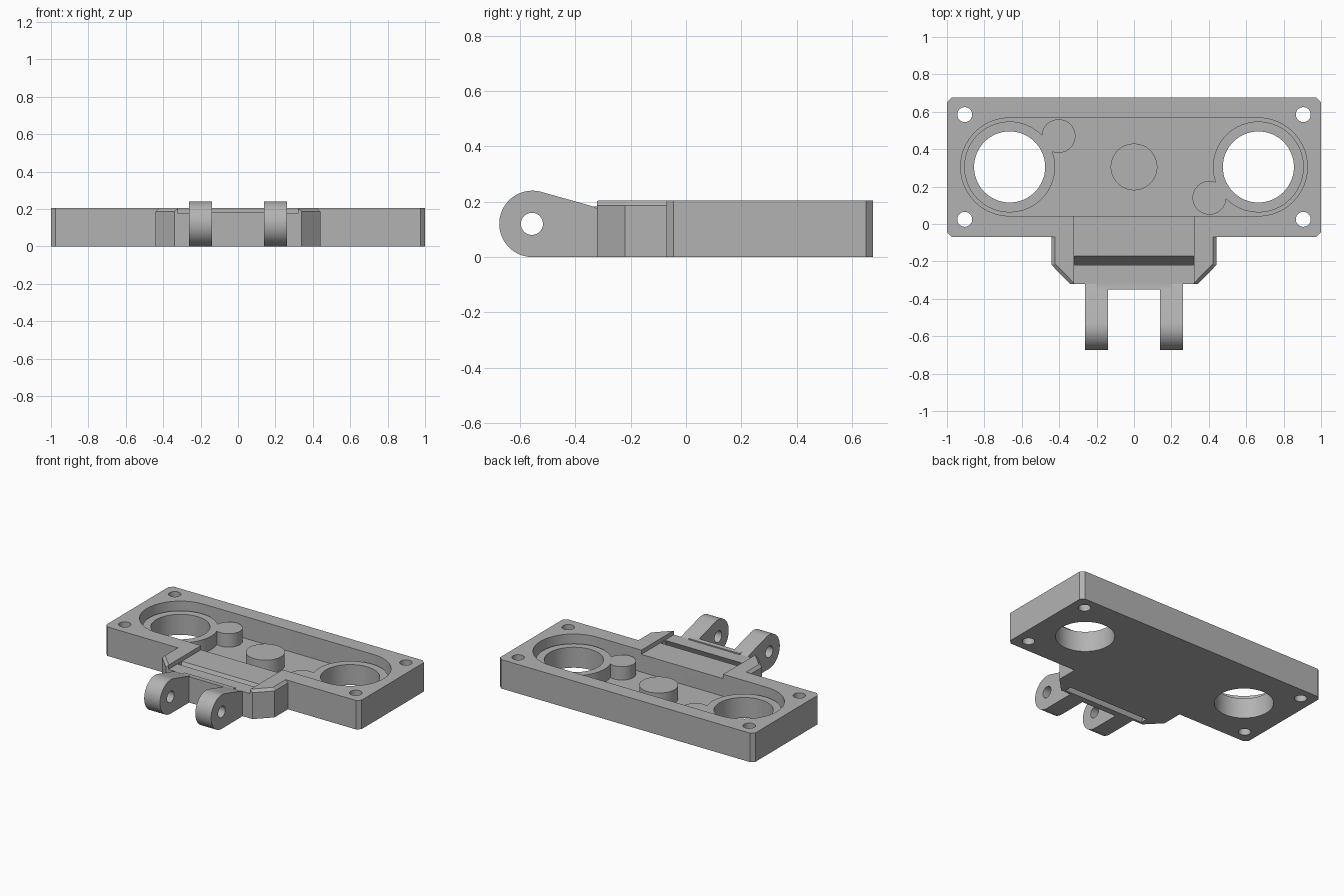
import bpy, bmesh, math
from mathutils import Vector

if "Cube" in bpy.data.objects:
    bpy.data.objects.remove(bpy.data.objects["Cube"])

grey = bpy.data.materials.new("plain_grey")
grey.use_nodes = True
grey.diffuse_color = (0.45, 0.45, 0.45, 1)
grey.node_tree.nodes["Principled BSDF"].inputs["Base Color"].default_value = (0.45, 0.45, 0.45, 1)


def prism(name, points, low, high, axis="z", bevel_rule=None):
    """Extrude a 2D outline along z, or a (y, z) outline along x."""
    bm = bmesh.new()
    place = (lambda a, b: (a, b, low)) if axis == "z" else (lambda a, b: (low, a, b))
    face = bm.faces.new([bm.verts.new(place(a, b)) for a, b in points])
    step = Vector((0, 0, high - low)) if axis == "z" else Vector((high - low, 0, 0))
    new = bmesh.ops.extrude_face_region(bm, geom=[face])["geom"]
    bmesh.ops.translate(bm, vec=step, verts=[v for v in new if isinstance(v, bmesh.types.BMVert)])
    bmesh.ops.recalc_face_normals(bm, faces=bm.faces)
    if bevel_rule:
        edges = [e for e in bm.edges if bevel_rule(e)]
        bmesh.ops.bevel(bm, geom=edges, offset=0.018, segments=1, affect="EDGES")
    mesh = bpy.data.meshes.new(name)
    bm.to_mesh(mesh)
    bm.free()
    mesh.materials.append(grey)
    obj = bpy.data.objects.new(name, mesh)
    bpy.context.collection.objects.link(obj)
    return obj


def arc(cx, cy, r, start=0, end=360, n=64):
    last = n if end - start == 360 else n - 1
    angles = [math.radians(start + (end - start) * i / last) for i in range(n)]
    return [(cx + r * math.cos(a), cy + r * math.sin(a)) for a in angles]


def rect(x0, y0, x1, y1):
    return [(x0, y0), (x1, y0), (x1, y1), (x0, y1)]


def combine(target, tool, operation):
    mod = target.modifiers.new(operation.lower(), "BOOLEAN")
    mod.operation, mod.solver, mod.object = operation, "EXACT", tool
    bpy.ops.object.select_all(action="DESELECT")
    bpy.context.view_layer.objects.active = target
    target.select_set(True)
    bpy.ops.object.modifier_apply(modifier=mod.name)
    bpy.data.objects.remove(tool)


def cut(target, *args):
    combine(target, prism("cutter", *args), "DIFFERENCE")


def join(target, *args):
    combine(target, prism("addition", *args), "UNION")


TOP, FLOOR, BOSS, SILL = 0.205, 0.05, 0.145, 0.175
HX, HY = 0.665, 0.305          # large hole centre

# Plate with chamfered corners
c, back, front = 0.025, 0.675, -0.07
body = prism("base_plate", [(-1 + c, front), (1 - c, front), (1, front + c), (1, back - c),
                            (1 - c, back), (-1 + c, back), (-1, back - c), (-1, front + c)], 0, TOP)

# Front neck with bevelled upper rim
neck = prism("neck", [(-0.44, 0), (-0.44, -0.22), (-0.34, -0.322), (0.34, -0.322), (0.44, -0.22), (0.44, 0)],
             0, TOP, "z",
             lambda e: all(v.co.z > 0.1 for v in e.verts)
             and any(v.co.y < -0.2 for v in e.verts)
             and abs(e.verts[0].co.x + e.verts[1].co.x) > 0.1)
combine(body, neck, "UNION")

# Rounded pocket and the shallow channel leading out of the neck
cut(body, arc(HX, HY, 0.262, -90, 90, 40) + arc(-HX, HY, 0.262, 90, 270, 40), FLOOR, 0.4)
cut(body, rect(-0.32, -0.5, 0.32, 0.1), SILL, 0.4)

# Raised rims, bosses and the central post
for s in (-1, 1):
    join(body, arc(s * HX, HY, 0.243), FLOOR - 0.02, BOSS)
    join(body, arc(s * 0.403, HY - s * 0.165, 0.09, 0, 360, 40), FLOOR - 0.02, BOSS)
join(body, arc(0, HY, 0.125, 0, 360, 48), FLOOR - 0.02, BOSS)

# Large through holes and corner screw holes
for s in (-1, 1):
    cut(body, arc(s * HX, HY, 0.19), -0.1, 0.4)
    for y in (0.025, 0.585):
        cut(body, arc(s * 0.905, y, 0.04, 0, 360, 32), -0.1, 0.4)

# Slanted strap slot through the neck
cut(body, [(-0.17, SILL), (-0.16, SILL + 0.02), (-0.21, SILL + 0.02), (-0.22, SILL),
           (-0.315, -0.02), (-0.265, -0.02)], -0.318, 0.318, "x")

# Lip joining the hinge lugs
join(body, rect(-0.35, 0, -0.315, 0.183), -0.2, 0.2, "x")

# Hinge lugs with pin holes
lug = [(-0.315, 0), (-0.315, 0.172), (-0.335, 0.182), (-0.36, 0.19)] + arc(-0.555, 0.12, 0.12, 77, 270, 40)
for s in (-1, 1):
    a, b = sorted((s * 0.138, s * 0.262))
    join(body, lug, a, b, "x")
    cut(body, arc(-0.557, 0.12, 0.04, 0, 360, 32), a - 0.02, b + 0.02, "x")

bpy.ops.object.select_all(action="DESELECT")
body.select_set(True)
bpy.context.view_layer.objects.active = body
bpy.ops.object.shade_smooth_by_angle(angle=math.radians(20))
body.name = "hinged_mounting_plate"
